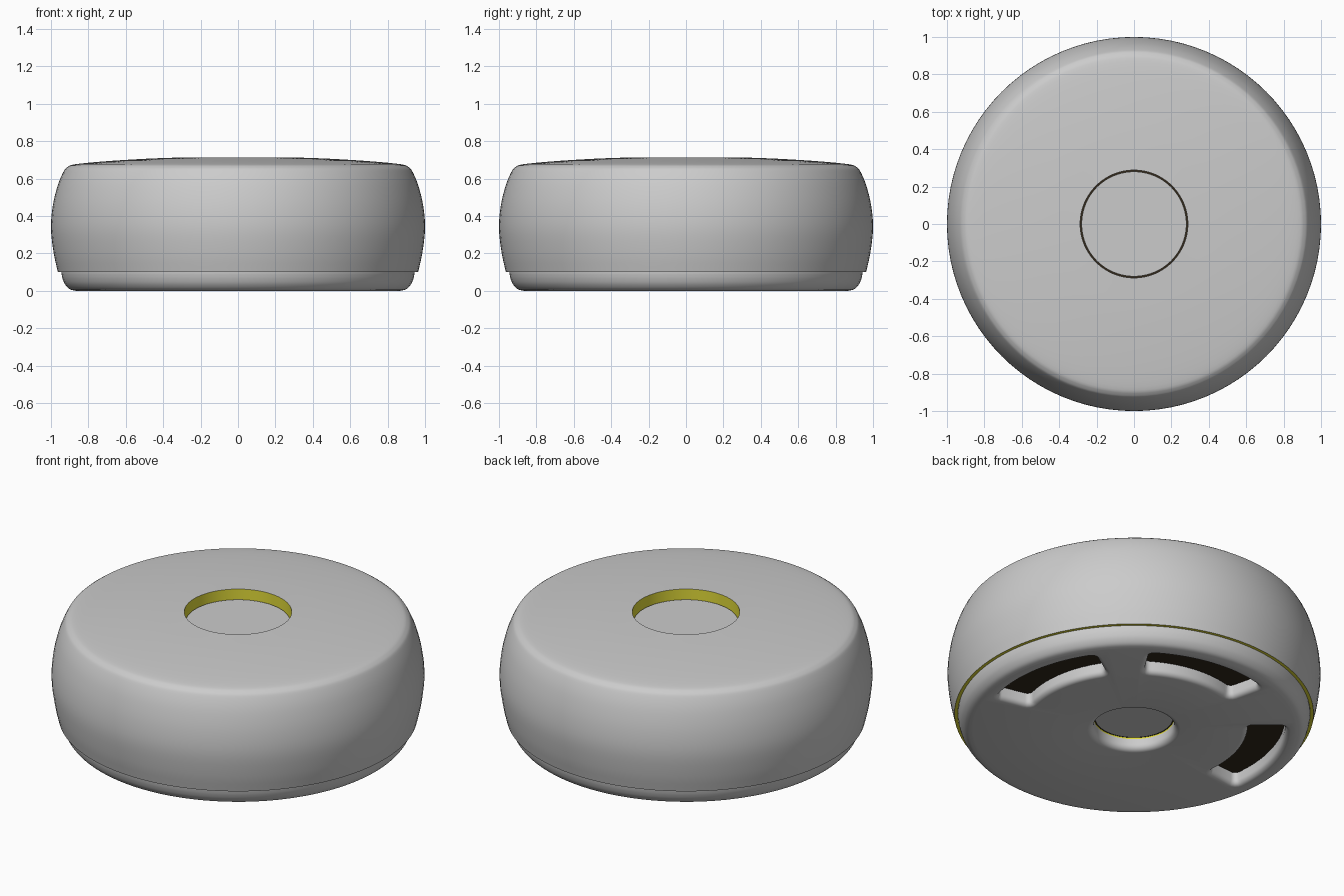
import bpy, bmesh
from math import sin, cos, pi, radians
from mathutils import Vector

if "Cube" in bpy.data.objects:
    bpy.data.objects.remove(bpy.data.objects["Cube"])

SEG = 96


def material(name, rgb):
    m = bpy.data.materials.new(name)
    m.diffuse_color = (*rgb, 1)
    m.use_nodes = True
    m.node_tree.nodes["Principled BSDF"].inputs["Base Color"].default_value = m.diffuse_color
    return m


GREY = material("grey", (0.8, 0.8, 0.8))
YELLOW = material("yellow", (0.75, 0.7, 0.04))
DARK = material("dark", (0.03, 0.02, 0.01))


def finish(name, bm, mats=()):
    bmesh.ops.recalc_face_normals(bm, faces=bm.faces)
    me = bpy.data.meshes.new(name)
    bm.to_mesh(me)
    bm.free()
    for m in mats:
        me.materials.append(m)
    ob = bpy.data.objects.new(name, me)
    bpy.context.collection.objects.link(ob)
    return ob


def smooth(ob):
    bpy.ops.object.select_all(action='DESELECT')
    ob.select_set(True)
    bpy.context.view_layer.objects.active = ob
    bpy.ops.object.shade_smooth_by_angle(angle=radians(32))


def loft(bm, loops, closed, mat_of=lambda i: 0):
    """Skin a stack of equal vertex loops with quads."""
    n = len(loops[0])
    for i in range(len(loops) if closed else len(loops) - 1):
        a, b = loops[i], loops[(i + 1) % len(loops)]
        for k in range(n):
            f = bm.faces.new((a[k], a[(k + 1) % n], b[(k + 1) % n], b[k]))
            f.material_index = mat_of(i)


def lathe(name, profile, mats, yellow=()):
    """Revolve a closed (radius, z) profile around the z axis."""
    bm = bmesh.new()
    loops = [[bm.verts.new((r * cos(2 * pi * k / SEG), r * sin(2 * pi * k / SEG), z))
              for k in range(SEG)] for r, z in profile]
    loft(bm, loops, True, lambda i: 1 if i in yellow else 0)
    return finish(name, bm, mats)


def disc(name, radius, z, thick, mats=()):
    bm = bmesh.new()
    bmesh.ops.create_cone(bm, cap_ends=True, segments=SEG, radius1=radius,
                          radius2=radius, depth=thick)
    bmesh.ops.translate(bm, verts=bm.verts, vec=(0, 0, z))
    return finish(name, bm, mats)


def curve(pts, steps=4):
    """Catmull-Rom smoothing of a profile."""
    p = [Vector(q) for q in pts]
    p = [2 * p[0] - p[1]] + p + [2 * p[-1] - p[-2]]
    out = []
    for i in range(1, len(p) - 2):
        a, b, c, d = p[i - 1:i + 3]
        for s in range(steps):
            t = s / steps
            out.append(tuple(0.5 * (2 * b + (c - a) * t + (2 * a - 5 * b + 4 * c - d) * t * t
                                    + (3 * b - a - 3 * c + d) * t ** 3)))
    return out + [tuple(p[-2])]


# Bulged outer shell with a round opening on top, yellow cut faces
outer = curve([(0.963, 0.10), (0.985, 0.20), (1.0, 0.33), (0.991, 0.45), (0.965, 0.56),
               (0.934, 0.635), (0.912, 0.662), (0.87, 0.677), (0.72, 0.692),
               (0.50, 0.706), (0.288, 0.714)])
inner = [(0.288, 0.635), (0.80, 0.63), (0.90, 0.58), (0.95, 0.40), (0.945, 0.10)]
n = len(outer)
shell = lathe("outer_shell", outer + inner, (GREY, YELLOW), yellow=range(n - 1, n + len(inner)))
smooth(shell)

# Recessed top button
smooth(disc("top_button", 0.28, 0.645, 0.02))

# Base plate with a filleted centre hole
F = 0.035
fillet = [(0.215 + F * (1 - cos(t)), F * (1 - sin(t))) for t in [i * pi / 12 for i in range(7)]]
edge = curve([(0.865, 0.0), (0.90, 0.009), (0.925, 0.035), (0.938, 0.065), (0.944, 0.092)])
profile = [(0.215, 0.075), (0.215, 0.066)] + fillet + edge + \
          [(0.944, 0.12), (0.90, 0.12), (0.90, 0.075)]
base = lathe("base_plate", profile, (GREY, YELLOW), yellow=(0,))


# Curved slots in the base, cut with flared arc-shaped prisms
def slot_outline(mid, half, r0, r1, d):
    """Arc sector grown by d with rounded corners."""
    pts = []
    a0, a1 = mid - half, mid + half

    def arc(cx, cy, r, s, e, count):
        for i in range(count + 1):
            t = s + (e - s) * i / count
            pts.append((cx + r * cos(t), cy + r * sin(t)))

    def corner(r, a, start):
        arc(r * cos(a), r * sin(a), d, start, start + pi / 2, 4)

    corner(r1, a0, a0 - pi / 2)
    arc(0, 0, r1 + d, a0 + 0.02, a1 - 0.02, 16)
    corner(r1, a1, a1)
    corner(r0, a1, a1 + pi / 2)
    arc(0, 0, r0 - d, a1 - 0.02, a0 + 0.02, 16)
    corner(r0, a0, a0 + pi)
    return pts


def slot_cutter(mid, half):
    f, c = 0.03, 0.03
    levels = [(-0.03, f)] + [(f * (1 - cos(t)), f * (1 - sin(t)))
                             for t in [i * pi / 10 for i in range(6)]] + [(0.11, 0.0)]
    bm = bmesh.new()
    loops = [[bm.verts.new((x, y, z)) for x, y in slot_outline(mid, half, 0.64, 0.78, c + o)]
             for z, o in levels]
    loft(bm, loops, False)
    bm.faces.new(loops[0])
    bm.faces.new(loops[-1])
    cutter = finish("slot_cutter", bm)
    cutter.hide_render = True
    return cutter


for mid in (10, 81, 163):
    cutter = slot_cutter(radians(mid), radians(23))
    mod = base.modifiers.new("slot", 'BOOLEAN')
    mod.operation = 'DIFFERENCE'
    mod.solver = 'EXACT'
    mod.object = cutter
    bpy.context.view_layer.objects.active = base
    bpy.ops.object.modifier_apply(modifier=mod.name)
    bpy.data.objects.remove(cutter)
smooth(base)

# Dark inner plate behind the slots and grey plug behind the centre hole
smooth(disc("inner_plate", 0.895, 0.09, 0.02, (DARK,)))
smooth(disc("bottom_plug", 0.208, 0.078, 0.012))
